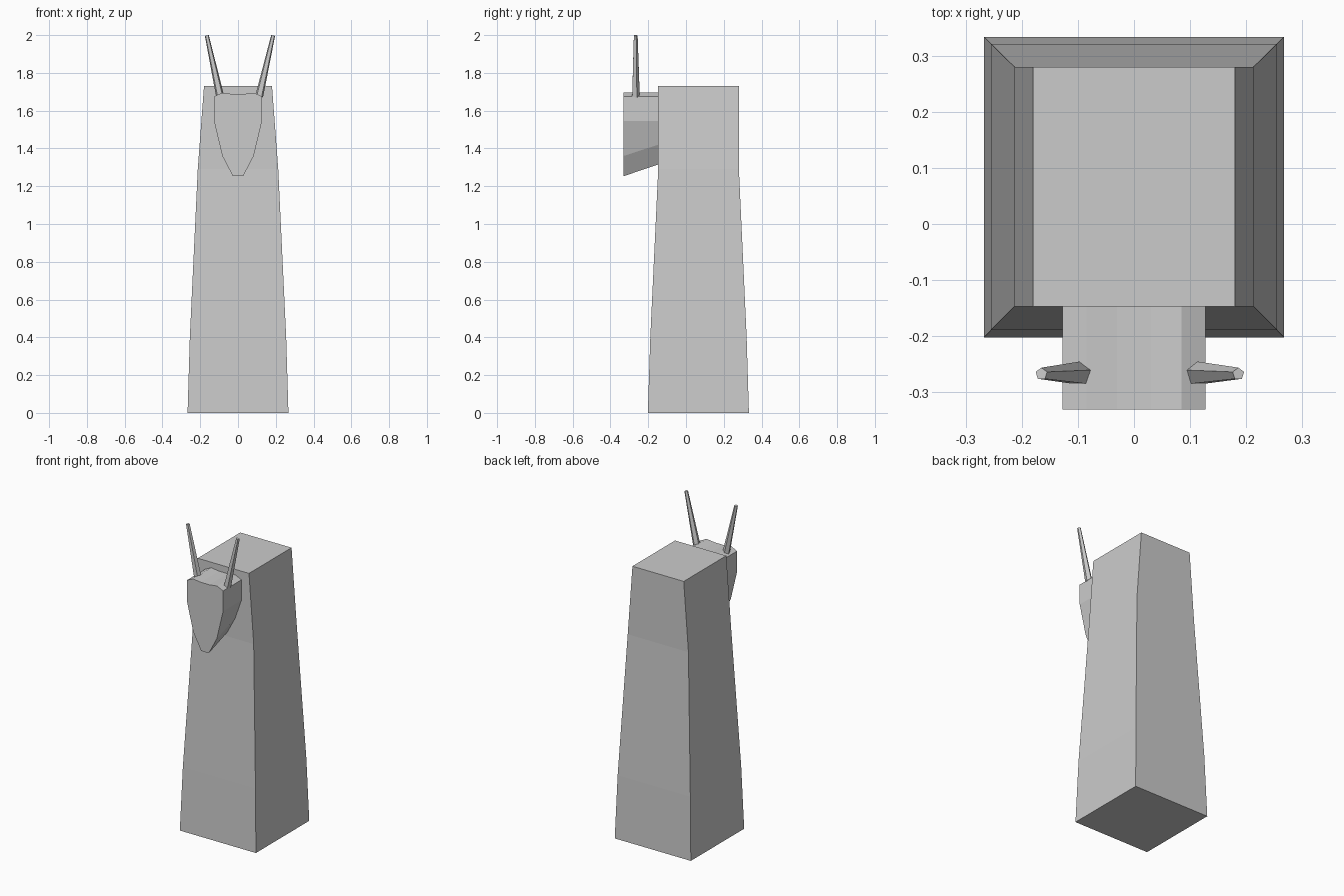
import bpy, bmesh, math
from mathutils import Vector

if "Cube" in bpy.data.objects:
    bpy.data.objects.remove(bpy.data.objects["Cube"])


def loft(name, rings):
    """Skin a list of equal-length rings of points and cap both ends."""
    bm = bmesh.new()
    loops = [[bm.verts.new(p) for p in ring] for ring in rings]
    n = len(loops[0])
    for a, b in zip(loops, loops[1:]):
        for i in range(n):
            j = (i + 1) % n
            bm.faces.new((a[i], a[j], b[j], b[i]))
    bm.faces.new(loops[0][::-1])
    bm.faces.new(loops[-1])
    bmesh.ops.recalc_face_normals(bm, faces=bm.faces)
    mesh = bpy.data.meshes.new(name)
    bm.to_mesh(mesh)
    bm.free()
    obj = bpy.data.objects.new(name, mesh)
    bpy.context.collection.objects.link(obj)
    return obj


# Tapered square body: (z, half width, front y, back y)
levels = [(0, 0.267, -0.202, 0.333), (0.4, 0.255, -0.189, 0.321),
          (1.29, 0.213, -0.147, 0.28), (1.73, 0.18, -0.147, 0.28)]
loft("body", [[(-w, f, z), (w, f, z), (w, b, z), (-w, b, z)]
              for z, w, f, b in levels])

# Shield-shaped head: half profile of (x, front z, back z), mirrored
half = [(0.03, 1.688, 1.688), (0.085, 1.695, 1.695), (0.127, 1.675, 1.675),
        (0.127, 1.545, 1.545), (0.083, 1.36, 1.42), (0.027, 1.253, 1.315)]
profile = half + [(-x, f, b) for x, f, b in reversed(half)]
loft("head", [[(x, -0.331, f) for x, f, b in profile],
              [(x, -0.147, b) for x, f, b in profile]])


# Five-sided tapering horns
def horn(name, base, tip):
    base, tip = Vector(base), Vector(tip)
    axis = (tip - base).normalized()
    v = Vector((0, 1, 0))
    u = v.cross(axis)
    rings = []
    for centre, r in ((base, 0.022), (tip, 0.011)):
        angles = [math.radians(90 + 72 * i) for i in range(5)]
        rings.append([centre + u * r * math.cos(a) + v * r * math.sin(a)
                      for a in angles])
    loft(name, rings)


horn("left_horn", (-0.096, -0.267, 1.682), (-0.165, -0.267, 1.998))
horn("right_horn", (0.112, -0.267, 1.675), (0.186, -0.267, 1.998))
